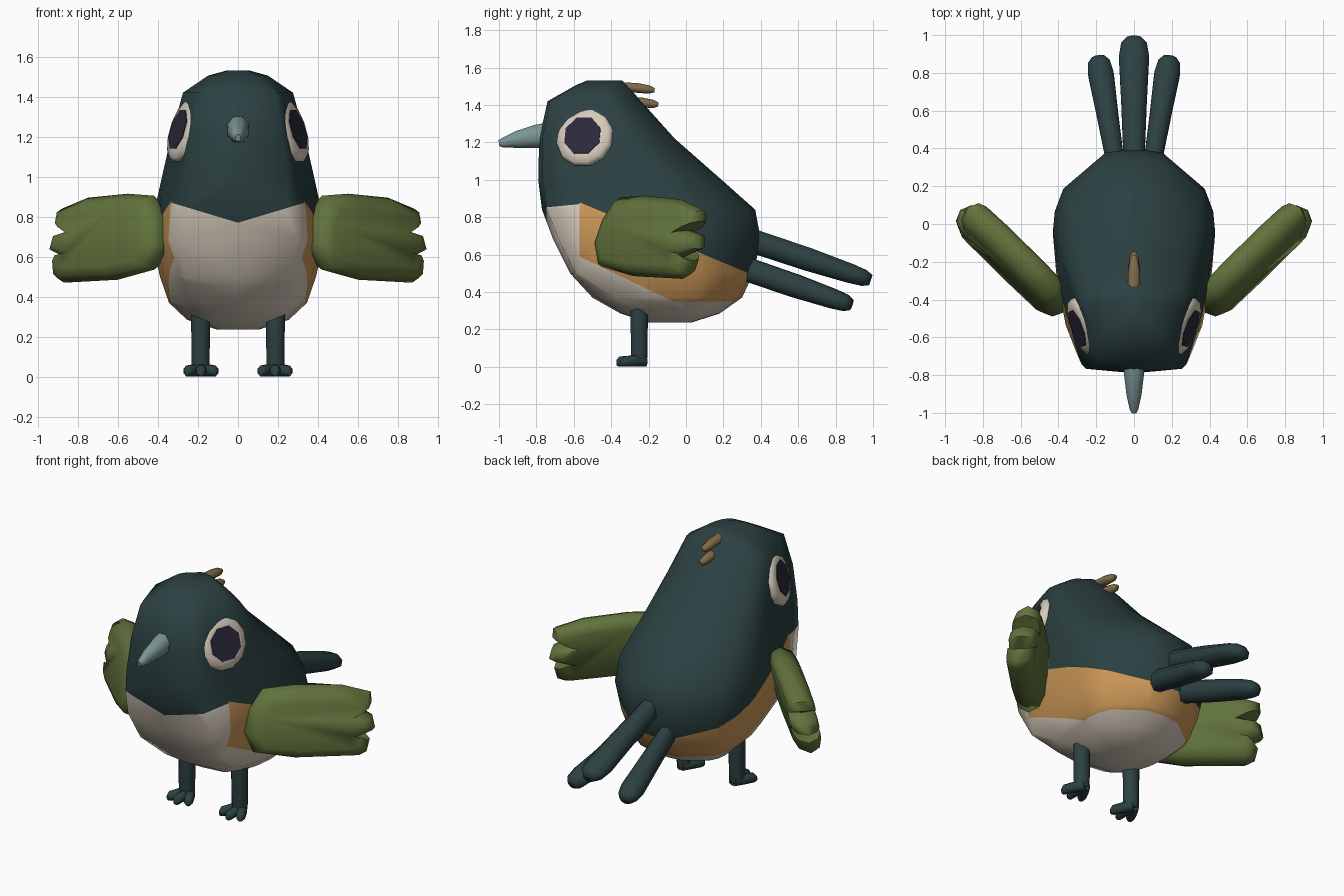
import bpy, bmesh, math
from mathutils import Vector

if "Cube" in bpy.data.objects:
    bpy.data.objects.remove(bpy.data.objects["Cube"])


def material(name, rgb):
    m = bpy.data.materials.new(name)
    m.diffuse_color = (*rgb, 1)
    m.use_nodes = True
    m.node_tree.nodes["Principled BSDF"].inputs["Base Color"].default_value = m.diffuse_color
    return m


TEAL = material("dark teal", (0.025, 0.052, 0.054))
CREAM = material("cream", (0.68, 0.60, 0.50))
ORANGE = material("orange", (0.60, 0.31, 0.095))
GREEN = material("olive green", (0.120, 0.170, 0.045))
PUPIL = material("dark violet", (0.026, 0.023, 0.045))
BEAK = material("grey blue", (0.20, 0.30, 0.30))
CREST = material("brown", (0.22, 0.15, 0.065))


def finish(name, bm, mats, mirror=False, angle=40):
    bmesh.ops.recalc_face_normals(bm, faces=bm.faces)
    me = bpy.data.meshes.new(name)
    bm.to_mesh(me)
    bm.free()
    ob = bpy.data.objects.new(name, me)
    bpy.context.collection.objects.link(ob)
    for m in mats:
        me.materials.append(m)
    bpy.ops.object.select_all(action='DESELECT')
    ob.select_set(True)
    bpy.context.view_layer.objects.active = ob
    bpy.ops.object.shade_smooth_by_angle(angle=math.radians(angle))
    if mirror:
        ob.modifiers.new("mirror", 'MIRROR').use_clip = True
    return ob


def loft(bm, rings, closed=True, caps=True):
    rows = [[bm.verts.new(p) for p in r] for r in rings]
    n = len(rows[0])
    for a, b in zip(rows, rows[1:]):
        for i in range(n if closed else n - 1):
            j = (i + 1) % n
            bm.faces.new((a[i], a[j], b[j], b[i]))
    if caps:
        bm.faces.new(rows[0])
        bm.faces.new(rows[-1])


def tube(name, stations, mat, sides=8, mirror=False):
    """Stations are x, y, z, half width, half height."""
    bm = bmesh.new()
    d = (Vector(stations[-1][:3]) - Vector(stations[0][:3])).normalized()
    side = d.cross(Vector((0, 0, 1))) if abs(d.z) < 0.9 else Vector((1, 0, 0))
    side.normalize()
    up = side.cross(d)
    grow = 1 / math.cos(math.pi / sides)
    rings = []
    for x, y, z, w, h in stations:
        ring = []
        for k in range(sides):
            t = 2 * math.pi * (k + 0.5) / sides
            ring.append(Vector((x, y, z)) + grow * (side * w * math.cos(t) + up * h * math.sin(t)))
        rings.append(ring)
    loft(bm, rings)
    return finish(name, bm, [mat], mirror, 62)


# Body: half rings from bottom to top (z, front y, back y, half width)
LEVELS = [(0.237, -0.20, 0.03, 0.11), (0.285, -0.35, 0.18, 0.255), (0.37, -0.50, 0.30, 0.345),
          (0.50, -0.62, 0.36, 0.39), (0.68, -0.71, 0.40, 0.43), (0.84, -0.77, 0.37, 0.415),
          (1.0, -0.79, 0.19, 0.38), (1.22, -0.785, -0.06, 0.33), (1.42, -0.74, -0.24, 0.275),
          (1.505, -0.59, -0.315, 0.15), (1.53, -0.53, -0.34, 0.06)]
# Front quarter outlines (share of width, share of depth), then the shared back quarter
ROUND = [(0, 1), (0.52, 0.95), (0.79, 0.74), (0.94, 0.38)]
BELLY = [(0, 1), (0.71, 0.955), (0.84, 0.74), (0.95, 0.38)]
CHEST = [(0, 1), (0.67, 0.96), (0.82, 0.70), (0.94, 0.36)]
HEAD = [(0, 1), (0.67, 0.96), (0.77, 0.70), (0.89, 0.35)]
REAR = [(1, 0), (0.975, -0.25), (0.87, -0.52), (0.35, -0.95), (0, -1)]


def half_ring(z, yf, yb, w):
    yc = yf + 0.6 * (yb - yf)
    if z < 0.4 or z > 1.45:
        front = ROUND
    else:
        front = BELLY if z < 0.7 else CHEST if z < 0.9 else HEAD
    return [(u * w, yc - v * ((yc - yf) if v > 0 else (yb - yc)), z) for u, v in front + REAR]


bm = bmesh.new()
loft(bm, [half_ring(*l) for l in LEVELS], closed=False)
SPLIT = -0.57


def cut(co, no, keep):
    faces = [f for f in bm.faces if keep(f.calc_center_median())]
    geom = set(faces)
    for f in faces:
        geom.update(f.edges)
        geom.update(f.verts)
    bmesh.ops.bisect_plane(bm, geom=list(geom), dist=1e-5, plane_co=co, plane_no=no)


def is_front(c):
    return c.y < SPLIT


def is_rear(c):
    return c.y >= SPLIT


# Plumage borders: breast edge, cap edge in front and behind, belly edge
cut((0, SPLIT, 0), (0, 1, 0), lambda c: c.z < 1.0)
cut((0, 0, 0.77), (-0.3, 0, 1), lambda c: is_front(c) and c.z < 1.05)
cut((0, SPLIT, 0.88), (0, 0.42, 1), is_rear)
cut((0, SPLIT, 0.59), (0, 0.48, 1), lambda c: is_rear(c) and c.y < -0.05)
cut((0, 0, 0.35), (0, 0, 1), lambda c: c.y > -0.2 and c.z < 0.5)
for f in bm.faces:
    c = f.calc_center_median()
    if is_front(c):
        f.material_index = 1 if c.z < 0.77 + 0.3 * c.x else 0
    elif c.z > 0.88 - 0.42 * (c.y - SPLIT):
        f.material_index = 0
    else:
        belly = max(0.35, 0.59 - 0.48 * (c.y - SPLIT))
        f.material_index = 1 if c.z < belly else 2
# Open the centre plane so both halves weld together
bmesh.ops.delete(bm, geom=[f for f in bm.faces if all(abs(v.co.x) < 1e-5 for v in f.verts)],
                 context='FACES')
finish("body", bm, [TEAL, CREAM, ORANGE], True, 85)


# Eyes: rounded cream discs with flat octagonal pupils
def disc(name, profile, sides, mat):
    bm = bmesh.new()
    n = Vector((0.90, -0.33, 0.27)).normalized()
    u = Vector((0, 0, 1)).cross(n).normalized()
    v = n.cross(u)
    o = Vector((0.272, -0.543, 1.228))
    loft(bm, [[o + n * h + (u * math.cos(a) + v * math.sin(a)) * r
               for a in [2 * math.pi * (k + 0.5) / sides for k in range(sides)]]
              for r, h in profile])
    finish(name, bm, [mat], True, 60)


disc("eye_white", [(0.15, -0.06), (0.163, 0.0), (0.148, 0.022), (0.105, 0.030)], 12, CREAM)
disc("pupil", [(0.107, 0.027), (0.107, 0.034)], 8, PUPIL)

# Beak
tube("beak", [(0, -0.72, 1.238, 0.057, 0.07), (0, -0.80, 1.232, 0.052, 0.062),
              (0, -0.90, 1.216, 0.04, 0.046), (0, -0.98, 1.198, 0.023, 0.026),
              (0, -1.0, 1.195, 0.013, 0.016)], BEAK)

# Crest feathers
for name, y, z in (("crest_upper", -0.34, 1.497), ("crest_lower", -0.32, 1.42)):
    tube(name, [(0, y, z, 0.032, 0.024), (0, y + 0.08, z - 0.006, 0.031, 0.026),
                (0, y + 0.145, z - 0.015, 0.023, 0.022),
                (0, y + 0.172, z - 0.018, 0.011, 0.011)], CREST)


# Tail feathers
def feather(name, a, b, mirror):
    a, b = Vector(a), Vector(b)
    shape = [(0, 0.055, 0.064), (0.5, 0.068, 0.062), (0.84, 0.080, 0.052),
             (0.95, 0.068, 0.044), (1, 0.038, 0.028)]
    k = 0.85 if mirror else 1
    tube(name, [(*a.lerp(b, t), w * k, h) for t, w, h in shape], TEAL, 8, mirror)


feather("tail_middle", (0, 0.32, 0.685), (0, 0.988, 0.463), False)
feather("tail_side", (0.095, 0.30, 0.53), (0.19, 0.885, 0.33), True)

# Wings: padded outline with three feather tips, swept back and leaning
OUTLINE = [(0.37, 0.66), (0.38, 0.80), (0.42, 0.905), (0.55, 0.915), (0.75, 0.895),
           (0.88, 0.84), (0.89, 0.78), (0.83, 0.73), (0.90, 0.705), (0.92, 0.63),
           (0.84, 0.585), (0.905, 0.565), (0.90, 0.49), (0.87, 0.47), (0.60, 0.485),
           (0.42, 0.535)]
bm = bmesh.new()
rings = []
for off, sx, sz in ((-0.082, 0.82, 0.66), (-0.06, 0.93, 0.88), (0, 1, 1),
                    (0.06, 0.93, 0.88), (0.082, 0.82, 0.66)):
    ring = []
    for x, z in OUTLINE:
        px = 0.65 + (x - 0.65) * sx
        pz = 0.69 + (z - 0.69) * sz
        ring.append((px + off * 0.7, px - 0.83 + 0.26 * (pz - 0.69) - off * 0.7, pz))
    rings.append(ring)
loft(bm, rings)
finish("wing", bm, [GREEN], True, 60)

# Legs and toes
tube("leg", [(0.187, -0.25, 0.02, 0.040, 0.040), (0.187, -0.25, 0.07, 0.045, 0.045),
             (0.187, -0.25, 0.34, 0.048, 0.046)], TEAL, 8, True)
for name, dx, y in (("toe_inner", -0.065, -0.33), ("toe_middle", 0, -0.355),
                    ("toe_outer", 0.065, -0.33)):
    x = 0.185
    tube(name, [(x, -0.22, 0.029, 0.028, 0.028), (x + dx * 0.5, -0.27, 0.032, 0.028, 0.030),
                (x + dx, y, 0.028, 0.025, 0.027),
                (x + dx * 1.1, y - 0.016, 0.02, 0.014, 0.016)], TEAL, 8, True)
